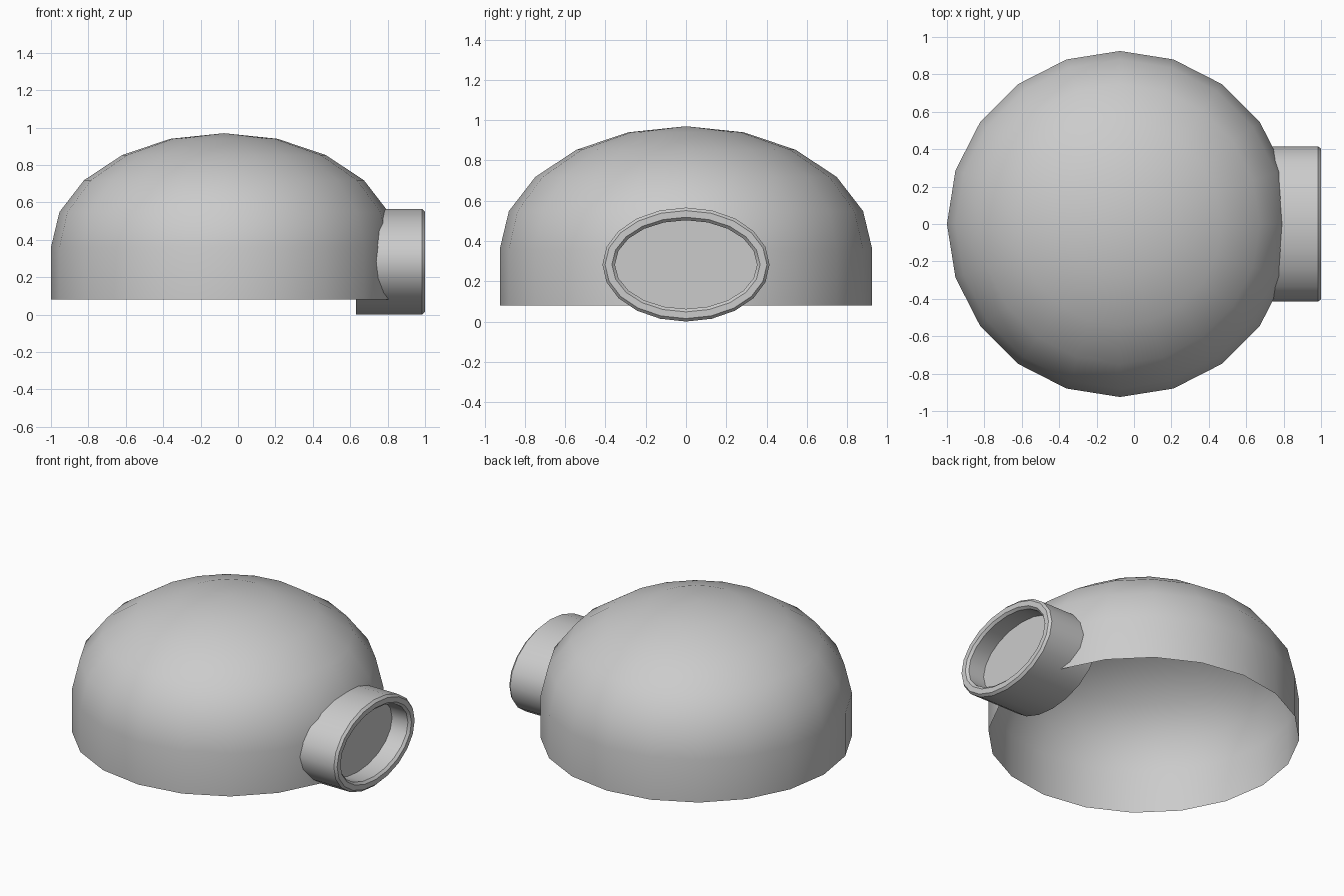
import bpy, bmesh
from math import sin, cos, pi, radians

if "Cube" in bpy.data.objects:
    bpy.data.objects.remove(bpy.data.objects["Cube"])

SIDES = 20


def loft(name, rings, cap_start=False, cap_end=False, tip=None, angle=30):
    """Skin a list of closed rings, optionally capping the ends or closing to a tip."""
    bm = bmesh.new()
    loops = [[bm.verts.new(p) for p in ring] for ring in rings]
    for a, b in zip(loops, loops[1:]):
        for i in range(SIDES):
            j = (i + 1) % SIDES
            bm.faces.new((a[i], a[j], b[j], b[i]))
    if cap_start:
        bm.faces.new(loops[0][::-1])
    if cap_end:
        bm.faces.new(loops[-1])
    if tip:
        t = bm.verts.new(tip)
        for i in range(SIDES):
            bm.faces.new((loops[-1][i], loops[-1][(i + 1) % SIDES], t))
    mesh = bpy.data.meshes.new(name)
    bm.to_mesh(mesh)
    bm.free()
    ob = bpy.data.objects.new(name, mesh)
    bpy.context.collection.objects.link(ob)
    bpy.ops.object.select_all(action='DESELECT')
    ob.select_set(True)
    bpy.context.view_layer.objects.active = ob
    bpy.ops.object.shade_smooth_by_angle(angle=radians(angle))
    return ob


angles = [2 * pi * i / SIDES for i in range(SIDES)]

# Dome: short upright wall under a flattened half sphere, open below
CX, R, BASE, SPRING, RISE = -0.075, 0.925, 0.08, 0.36, 0.61
profile = [(R, BASE)] + [(R * cos(k * pi / 10), SPRING + RISE * sin(k * pi / 10))
                         for k in range(5)]
loft("dome_shell",
     [[(CX + r * cos(a), r * sin(a), z) for a in angles] for r, z in profile],
     tip=(CX, 0, SPRING + RISE))

# Entrance tunnel: oval tube with bevelled rim and recessed end face
CZ = 0.283
tube = [(0.63, 0.415, 0.283), (0.985, 0.415, 0.283), (1.0, 0.402, 0.268),
        (1.0, 0.368, 0.235), (0.985, 0.353, 0.22), (0.87, 0.353, 0.22)]
loft("entrance_tunnel",
     [[(x, ry * cos(a), CZ + rz * sin(a)) for a in angles] for x, ry, rz in tube],
     cap_start=True, cap_end=True)
